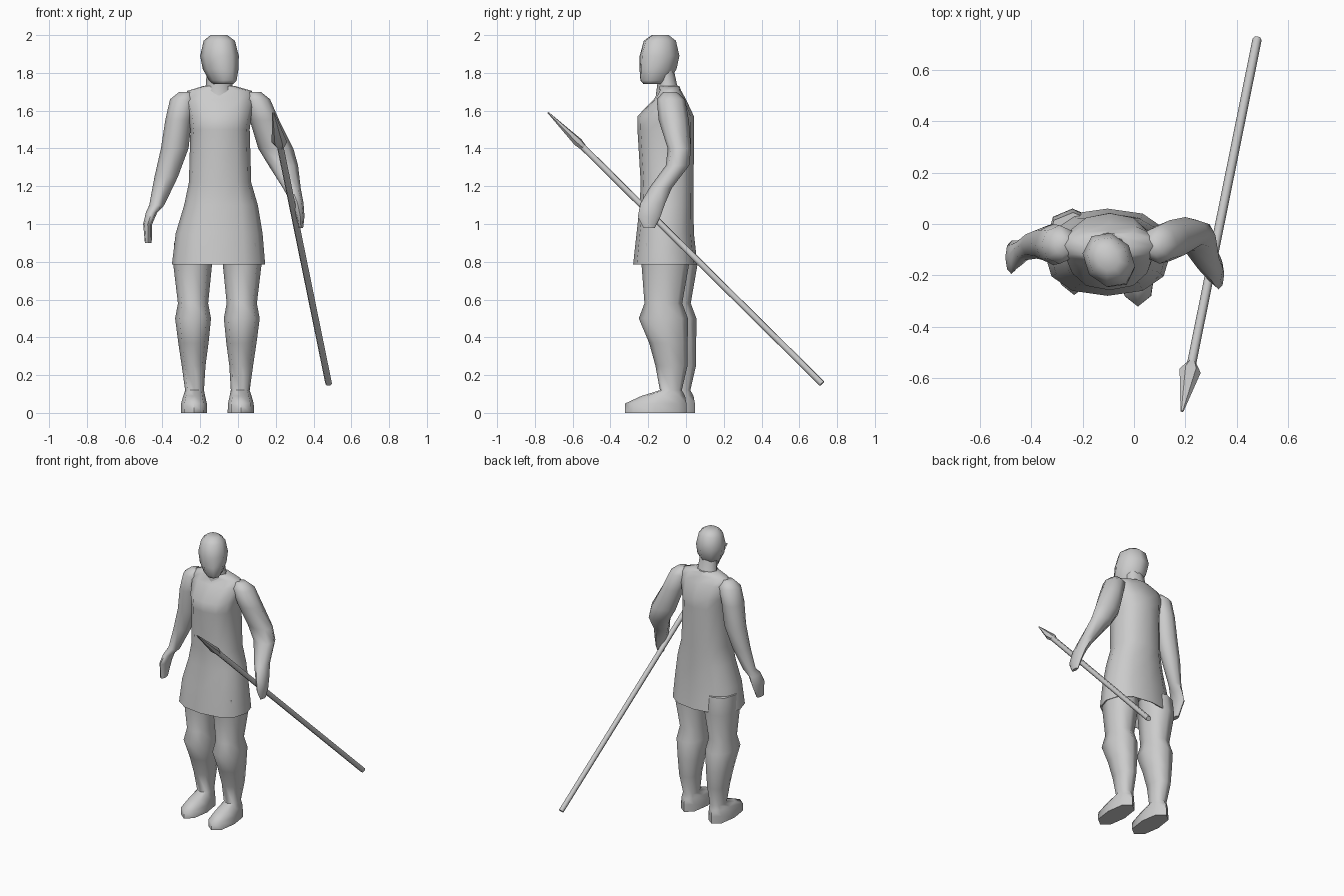
import bpy, bmesh, math
from mathutils import Matrix, Vector

grey = bpy.data.materials.new("plain grey")
grey.diffuse_color = (0.6, 0.6, 0.6, 1)


def loft(name, rings, sides=8, power=1.0, angle=60, matrix=None):
    """Skin a stack of elliptical rings given as (x, y, z, rx, ry) and cap both ends."""
    bm = bmesh.new()
    loops = []
    for x, y, z, rx, ry in rings:
        loop = []
        for i in range(sides):
            a = 2 * math.pi * i / sides
            c, s = math.cos(a), math.sin(a)
            loop.append(bm.verts.new((x + rx * math.copysign(abs(c) ** power, c),
                                      y + ry * math.copysign(abs(s) ** power, s), z)))
        loops.append(loop)
    for lo, hi in zip(loops, loops[1:]):
        for i in range(sides):
            j = (i + 1) % sides
            bm.faces.new((lo[i], lo[j], hi[j], hi[i]))
    bm.faces.new(loops[0])
    bm.faces.new(loops[-1])
    bmesh.ops.recalc_face_normals(bm, faces=bm.faces)
    mesh = bpy.data.meshes.new(name)
    bm.to_mesh(mesh)
    bm.free()
    mesh.materials.append(grey)
    ob = bpy.data.objects.new(name, mesh)
    bpy.context.collection.objects.link(ob)
    if matrix:
        ob.matrix_world = matrix
    bpy.ops.object.select_all(action='DESELECT')
    ob.select_set(True)
    bpy.context.view_layer.objects.active = ob
    bpy.ops.object.shade_smooth_by_angle(angle=math.radians(angle))
    return ob


# Tunic: starts inside the hollow hem, goes over the rim and up to the collar
loft("tunic", [
    (-.10, -.11, .92, .20, .13),
    (-.103, -.11, .79, .235, .158),
    (-.103, -.11, .785, .247, .17),
    (-.10, -.11, .95, .23, .152),
    (-.09, -.103, 1.10, .195, .142),
    (-.095, -.10, 1.22, .165, .140),
    (-.095, -.107, 1.50, .157, .150),
    (-.095, -.108, 1.57, .165, .150),
    (-.098, -.085, 1.66, .19, .085),
    (-.098, -.085, 1.705, .17, .06),
    (-.10, -.09, 1.73, .085, .055),
], sides=12, power=0.85)

# Neck
loft("neck", [
    (-.10, -.09, 1.68, .085, .07),
    (-.10, -.10, 1.74, .070, .052),
    (-.10, -.115, 1.82, .065, .05),
])

# Head, turned towards the spear side
loft("head", [
    (0, -.035, 1.74, .045, .065),
    (0, -.03, 1.76, .062, .09),
    (0, -.01, 1.82, .087, .108),
    (0, 0, 1.89, .096, .114),
    (0, .002, 1.97, .078, .092),
    (0, .005, 2.00, .042, .048),
], matrix=Matrix.Translation((-.098, -.14, 0)) @ Matrix.Rotation(math.radians(36), 4, 'Z'))

# Hanging arm with hand
loft("hanging_arm", [
    (-.275, -.085, 1.70, .035, .035),
    (-.29, -.08, 1.66, .07, .075),
    (-.315, -.08, 1.55, .07, .08),
    (-.335, -.075, 1.40, .073, .07),
    (-.38, -.08, 1.25, .062, .055),
    (-.43, -.10, 1.10, .04, .042),
    (-.458, -.12, 1.06, .03, .055),
    (-.478, -.13, 1.00, .024, .065),
    (-.475, -.155, .90, .018, .035),
])

# Bent arm whose hand holds the spear
loft("spear_arm", [
    (.085, -.085, 1.70, .035, .035),
    (.10, -.08, 1.66, .07, .075),
    (.14, -.065, 1.55, .078, .08),
    (.20, -.035, 1.40, .093, .062),
    (.24, -.045, 1.31, .078, .062),
    (.285, -.135, 1.19, .047, .06),
    (.315, -.175, 1.11, .032, .065),
    (.33, -.195, 1.04, .022, .06),
    (.333, -.195, .98, .012, .03),
])

# Legs with feet: the second is mirrored and set slightly back
leg = [
    (.02, -.12, .90, .10, .12),
    (.022, -.11, .78, .102, .125),
    (.02, -.12, .58, .08, .10),
    (.02, -.12, .50, .095, .13),
    (.018, -.093, .37, .08, .102),
    (.017, -.077, .25, .063, .085),
    (.012, -.08, .12, .05, .058),
    (.014, -.12, .09, .058, .115),
    (.015, -.16, .05, .068, .162),
    (.015, -.16, .0, .07, .162),
]
loft("left_leg", leg, power=0.85)
loft("right_leg", [(-.218 - x, y + .045, z, rx, ry) for x, y, z, rx, ry in leg], power=0.85)

# Spear: built along its own z axis, then laid along the line from butt to tip
butt, tip = Vector((.48, .72, .155)), Vector((.187, -.73, 1.59))
length = (tip - butt).length
along = (tip - butt).normalized()
side = along.cross(Vector((0, 0, 1))).normalized()
up = along.cross(side)
frame = Matrix((side, up, along)).transposed().to_4x4()
frame.translation = butt
loft("spear_shaft", [(0, 0, 0, .018, .018), (0, 0, length - .22, .018, .018)],
     sides=6, angle=65, matrix=frame)
loft("spear_head", [
    (0, 0, length - .265, .02, .018),
    (0, 0, length - .225, .042, .024),
    (0, 0, length, .006, .004),
], sides=6, angle=30, matrix=frame)
